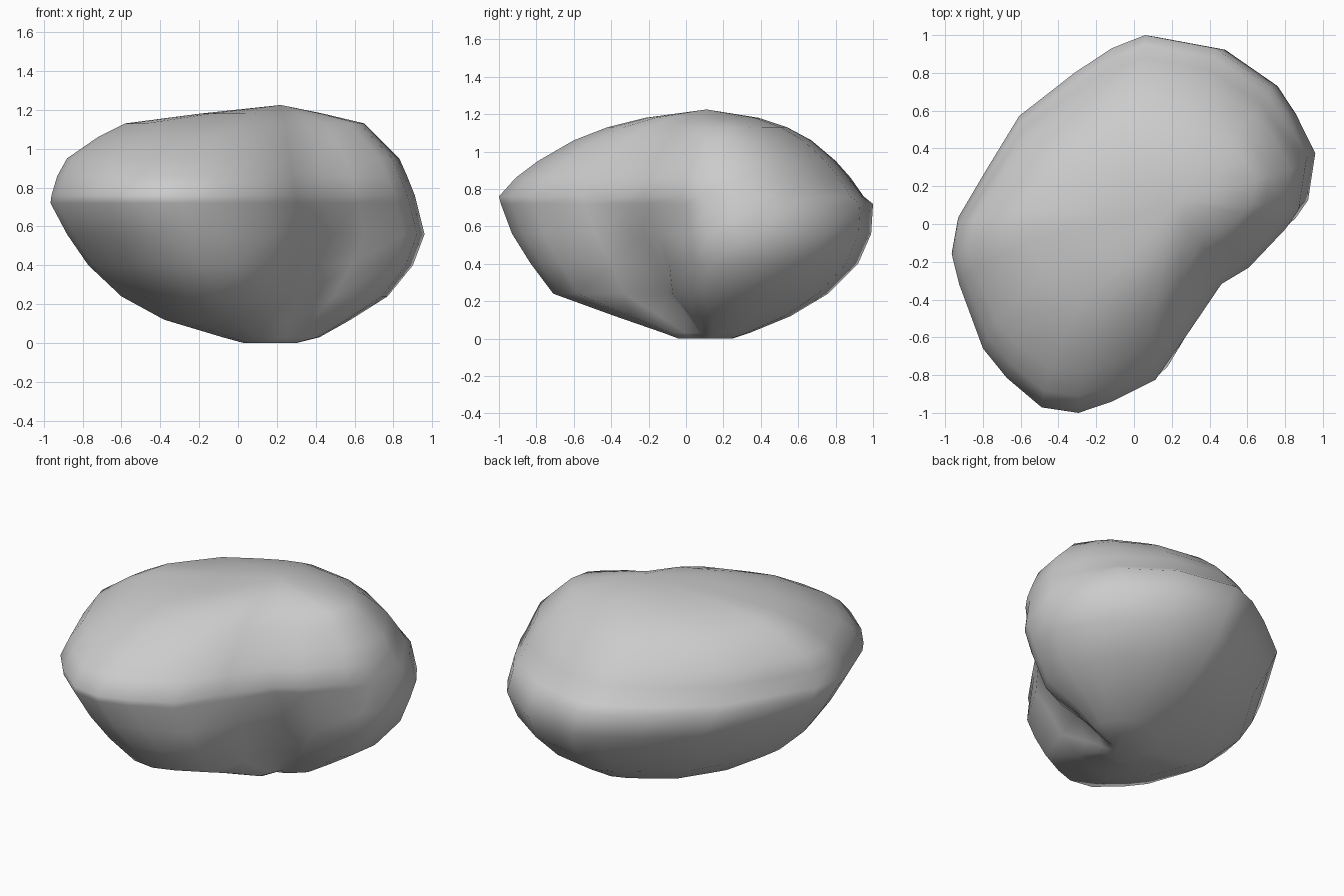
import bpy, bmesh

# Plan outline of the boulder (x, y), counter-clockwise, with a shallow notch at front right
outline = [(0.08, 1.0), (-0.1, 0.93), (-0.3, 0.8), (-0.6, 0.57), (-0.78, 0.28), (-0.93, 0.03),
           (-0.965, -0.16), (-0.93, -0.3), (-0.8, -0.65), (-0.67, -0.81), (-0.48, -0.97),
           (-0.28, -1.0), (-0.1, -0.94), (0.14, -0.82), (0.33, -0.55), (0.5, -0.3),
           (0.65, -0.21), (0.85, 0.0), (0.92, 0.1), (0.96, 0.36), (0.85, 0.58),
           (0.75, 0.73), (0.46, 0.93)]
notch = {14: 0.06, 15: 0.12, 16: 0.07}

# Extents at each height: z, x min, x max, y min, y max
levels = [(0.0, 0.03, 0.3, -0.04, 0.25),
          (0.03, -0.08, 0.42, -0.12, 0.34),
          (0.12, -0.38, 0.58, -0.38, 0.56),
          (0.24, -0.6, 0.77, -0.71, 0.76),
          (0.4, -0.77, 0.9, -0.83, 0.92),
          (0.56, -0.88, 0.96, -0.93, 0.99),
          (0.72, -0.965, 0.92, -0.99, 1.0),
          (0.76, -0.96, 0.91, -1.0, 0.95),
          (0.86, -0.93, 0.87, -0.91, 0.88),
          (0.95, -0.88, 0.83, -0.79, 0.8),
          (1.06, -0.72, 0.72, -0.6, 0.67),
          (1.13, -0.58, 0.65, -0.42, 0.54),
          (1.18, -0.2, 0.44, -0.22, 0.39)]


def fit(v, a, b, lo, hi):
    return lo + (v - a) / (b - a) * (hi - lo)


# Fit the outline to every level and skin the rings together
bm = bmesh.new()
rings = []
for z, x0, x1, y0, y1 in levels:
    ring = []
    for i, (px, py) in enumerate(outline):
        pull = notch.get(i, 0) * max(0, 1 - abs(z - 0.3) / 0.35)
        ring.append(bm.verts.new((fit(px, -0.965, 0.96, x0, x1) - pull,
                                  fit(py, -1, 1, y0, y1) + pull, z)))
    rings.append(ring)
n = len(outline)
for a, b in zip(rings, rings[1:]):
    for i in range(n):
        j = (i + 1) % n
        bm.faces.new((a[i], a[j], b[j], b[i]))

# Flat underside and a low peak
bm.faces.new(rings[0][::-1])
peak = bm.verts.new((0.22, 0.11, 1.225))
for i in range(n):
    bm.faces.new((rings[-1][i], rings[-1][(i + 1) % n], peak))
bmesh.ops.recalc_face_normals(bm, faces=bm.faces)
for f in bm.faces:
    f.smooth = True

mesh = bpy.data.meshes.new("boulder")
bm.to_mesh(mesh)
bm.free()
boulder = bpy.data.objects.new("boulder", mesh)
bpy.context.collection.objects.link(boulder)
